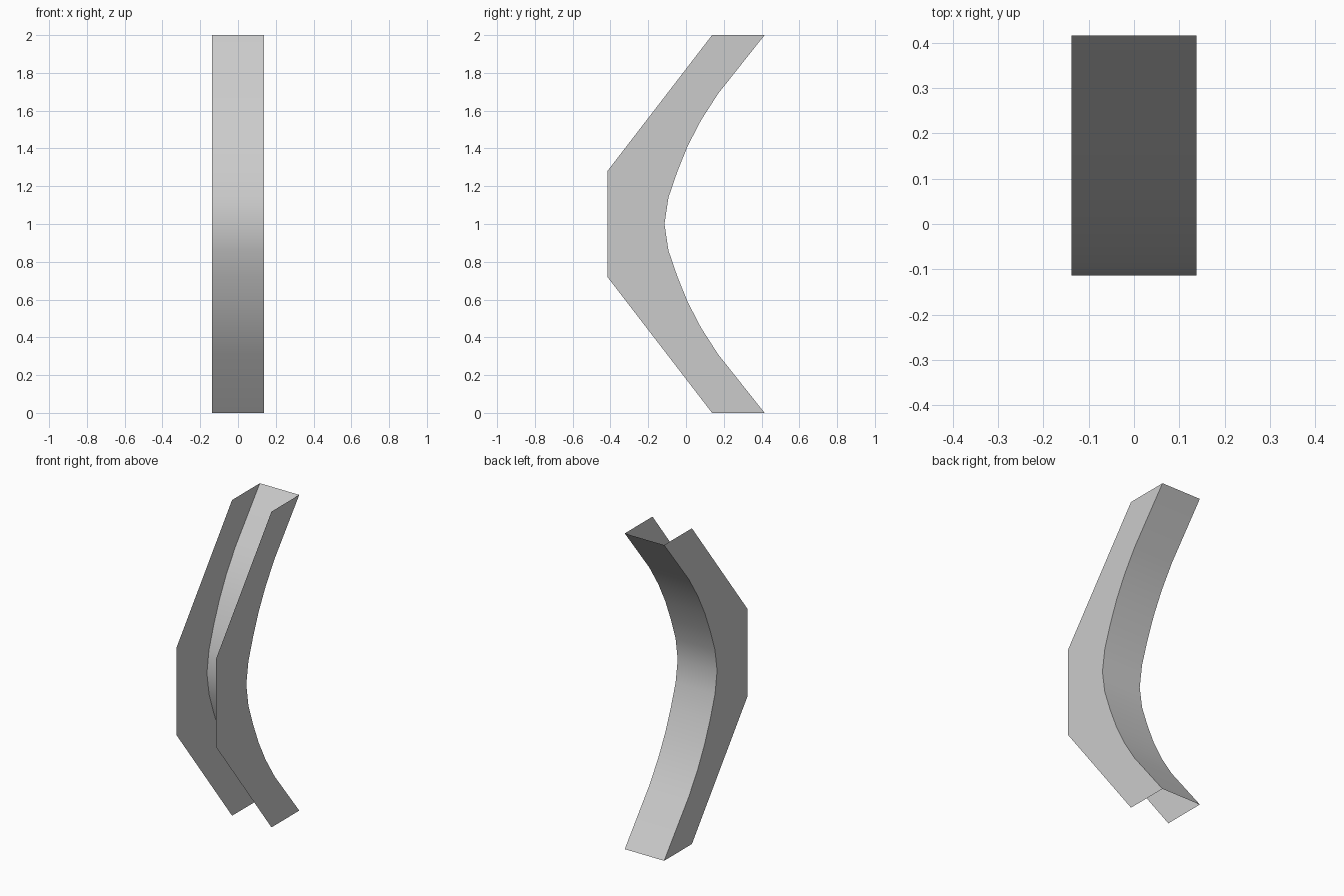
import bpy

# Remove the default object
cube = bpy.data.objects.get("Cube")
if cube:
    bpy.data.objects.remove(cube, do_unlink=True)

HALF_WIDTH = 0.138
MID = 1.0

# Upper half of the curved rear profile as (y, height above middle)
upper = [(-0.114, 0), (-0.093, 0.14), (-0.045, 0.28), (0.01, 0.415),
         (0.08, 0.55), (0.17, 0.69), (0.416, 1)]
curve = [(y, MID - h) for y, h in reversed(upper[1:])] + [(y, MID + h) for y, h in upper]

# Straight front edge of the side plates, top to bottom
front_edge = [(0.138, MID + 1), (-0.416, MID + 0.28),
              (-0.416, MID - 0.28), (0.138, MID - 1)]

# Plain grey finish
grey = bpy.data.materials.new("plain_grey")
grey.use_nodes = True
colour = (0.6, 0.6, 0.6, 1)
grey.diffuse_color = colour
grey.node_tree.nodes["Principled BSDF"].inputs["Base Color"].default_value = colour


def add_part(name, verts, faces, smooth=False):
    mesh = bpy.data.meshes.new(name)
    mesh.from_pydata(verts, [], faces)
    mesh.materials.append(grey)
    for poly in mesh.polygons:
        poly.use_smooth = smooth
    mesh.update()
    obj = bpy.data.objects.new(name, mesh)
    bpy.context.collection.objects.link(obj)
    return obj


# Curved back sheet, smooth along its length, facing the rear
verts = [(x, y, z) for y, z in curve for x in (-HALF_WIDTH, HALF_WIDTH)]
faces = [(2 * i, 2 * i + 2, 2 * i + 3, 2 * i + 1) for i in range(len(curve) - 1)]
add_part("curved_back", verts, faces, smooth=True)

# Flat side plates, one on each edge of the sheet, facing outwards
outline = curve + front_edge
for name, side in (("left_side_plate", 1), ("right_side_plate", -1)):
    order = list(range(len(outline)))[::side]
    add_part(name, [(side * HALF_WIDTH, y, z) for y, z in outline], [order])
